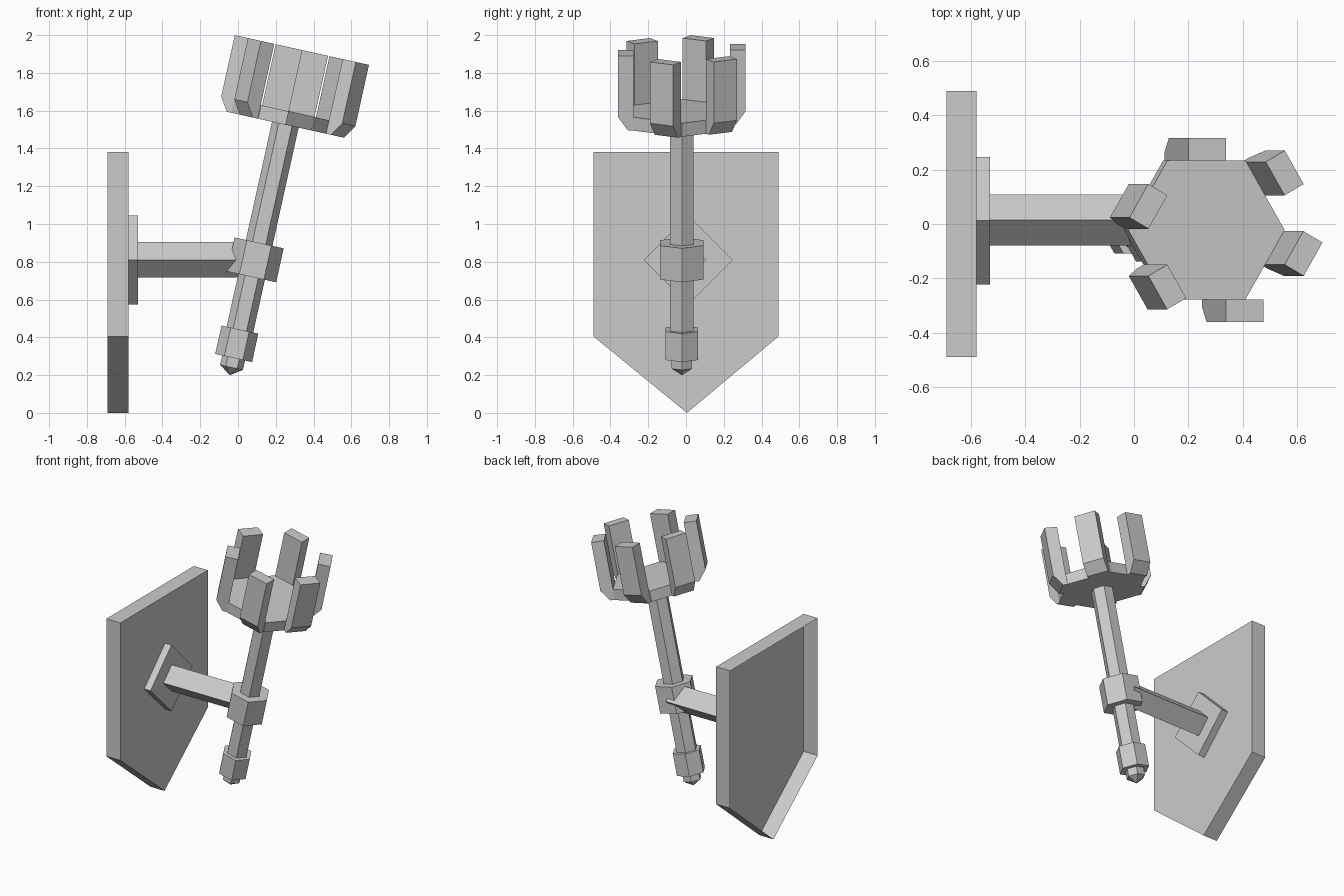
import bpy, bmesh, math
from mathutils import Matrix, Vector

old = bpy.data.objects.get("Cube")
if old:
    bpy.data.objects.remove(old, do_unlink=True)

grey = bpy.data.materials.new("plain grey")
grey.use_nodes = True
colour = (0.6, 0.6, 0.6, 1)
grey.diffuse_color = colour
grey.node_tree.nodes["Principled BSDF"].inputs["Base Color"].default_value = colour

# Frame of the leaning torch: local z runs along the handle, origin in the collar
TILT = Matrix.Translation((0.092, -0.022, 0.81)) @ Matrix.Rotation(math.radians(12.5), 4, 'Y')
BASE, TOP = 0.733, 1.138      # underside and tip heights of the head
APOTHEM = 0.255               # flat-side radius of the head


def loft(name, rings, matrix=Matrix(), open_start=False):
    """Skin a list of matching point rings into a flat-faced solid."""
    bm = bmesh.new()
    loops = [[bm.verts.new(p) for p in ring] for ring in rings]
    n = len(loops[0])
    for a, b in zip(loops, loops[1:]):
        for i in range(n):
            j = (i + 1) % n
            bm.faces.new((a[i], a[j], b[j], b[i]))
    start = bm.faces.new(loops[0])
    bm.faces.new(loops[-1])
    bmesh.ops.recalc_face_normals(bm, faces=bm.faces[:])
    if open_start:
        bmesh.ops.delete(bm, geom=[start], context='FACES_ONLY')
    bmesh.ops.remove_doubles(bm, verts=bm.verts[:], dist=0.0001)
    mesh = bpy.data.meshes.new(name)
    bm.to_mesh(mesh)
    bm.free()
    mesh.materials.append(grey)
    obj = bpy.data.objects.new(name, mesh)
    obj.matrix_world = matrix
    bpy.context.collection.objects.link(obj)
    return obj


def hex_part(name, sections):
    """Six-sided torch part from (height, radius) sections."""
    rings = [[(r * math.cos(k * math.pi / 3), r * math.sin(k * math.pi / 3), h)
              for k in range(6)] for h, r in sections]
    return loft(name, rings, TILT)


def along_x(name, outline, x0, x1, **options):
    """Extrude a (y, z) outline along x."""
    return loft(name, [[(x, y, z) for y, z in outline] for x in (x0, x1)], **options)


def diamond(y, z, r):
    return [(y + r, z), (y, z + r), (y - r, z), (y, z - r)]


# Wall shield (open at the back), diamond mount and arm
shield = [(-0.49, 1.38), (-0.49, 0.405), (0.005, 0), (0.49, 0.405), (0.49, 1.38)]
along_x("wall_shield", shield, -0.69, -0.58, open_start=True)
along_x("arm_mount", diamond(0.012, 0.81, 0.235), -0.58, -0.53)
along_x("arm", diamond(0.015, 0.81, 0.094), -0.53, 0.08)

# Torch handle
hex_part("handle", [(-0.5, 0.072), (BASE, 0.072)])
hex_part("collar", [(-0.092, 0.133), (0.092, 0.133)])
hex_part("pommel", [(-0.532, 0.1), (-0.378, 0.1)])
hex_part("pommel_tip", [(-0.625, 0.0005), (-0.583, 0.062), (-0.532, 0.062)])

# Torch head floor
hex_part("head_floor", [(BASE, APOTHEM / math.cos(math.pi / 6)),
                        (BASE + 0.073, APOTHEM / math.cos(math.pi / 6))])

# Six prongs, each covering half of one side of the head
outer = 0.338
profile = [(APOTHEM, BASE), (outer - 0.053, BASE), (outer, BASE + 0.073),
           (outer, TOP), (APOTHEM, TOP)]
for k in range(6):
    turn = Matrix.Rotation(math.radians(30 + 60 * k), 4, 'Z')
    rings = [[Vector((r, t, h)) for r, h in profile] for t in (0, 0.142)]
    loft(f"prong_{k + 1}", rings, TILT @ turn)
